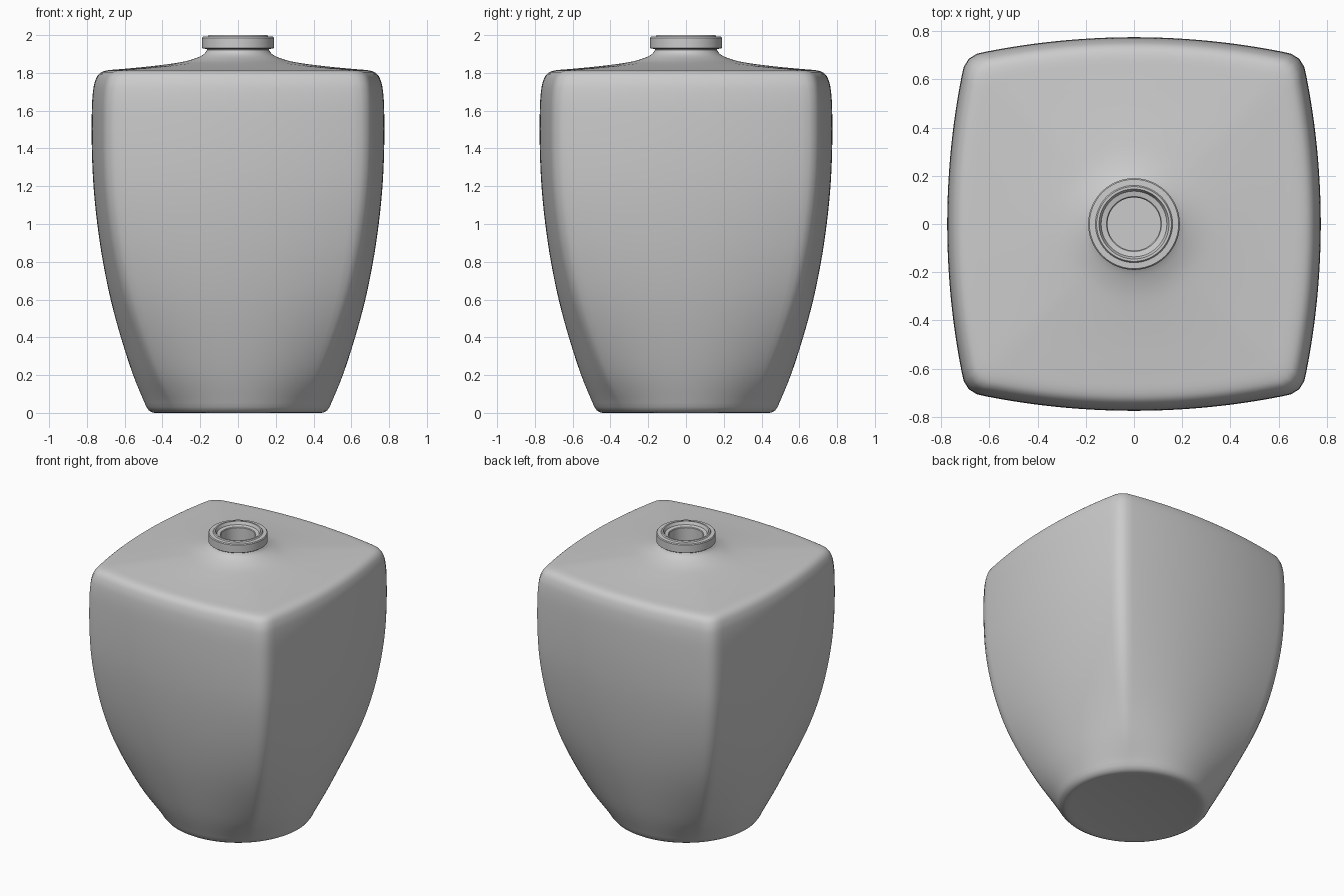
import bpy, bmesh
from math import sin, cos, pi, sqrt, atan2, hypot

if "Cube" in bpy.data.objects:
    bpy.data.objects.remove(bpy.data.objects["Cube"])

SEG = 160
CIRC = 0.7072  # corner/half-width ratio of a plain circle


def ray(u, c, R):
    b = u[0] * c[0] + u[1] * c[1]
    return b + sqrt(max(0, b * b - c[0] ** 2 - c[1] ** 2 + R * R))


def section(W, ratio, z):
    """Bulged square of half-width W with filleted corners; ratio 0.707 is a circle."""
    c = W * ratio
    s = W - c
    R = (c * c + s * s) / (2 * s)
    k = W - R
    r = 0.115 * W
    d = (k + sqrt(2 * (R - r) ** 2 - k * k)) / 2
    n = hypot(d, d - k)
    limit = atan2(R * d / n, k + R * (d - k) / n)
    pts = []
    for i in range(SEG):
        t = 2 * pi * i / SEG
        a = t % (pi / 2)
        a = min(a, pi / 2 - a)
        u = (sin(a), cos(a))
        rad = ray(u, (0, k), R) if a <= limit else ray(u, (d, d), r)
        pts.append((rad * cos(t), rad * sin(t), z))
    return pts


def smooth(keys, n=4):
    """Catmull-Rom through the key rows."""
    out = []
    for i in range(len(keys) - 1):
        p = [keys[min(max(i + j, 0), len(keys) - 1)] for j in (-1, 0, 1, 2)]
        for m in range(n):
            t = m / n
            out.append(tuple(0.5 * (2 * b + (c - a) * t + (2 * a - 5 * b + 4 * c - d) * t * t
                                    + (3 * b - a - 3 * c + d) * t ** 3)
                             for a, b, c, d in zip(*p)))
    return out + [keys[-1]]


# body wall and shoulder: half-width, corner ratio, height
wall = smooth([
    (0.495, 0.722, 0.055), (0.555, 0.78, 0.2), (0.62, 0.83, 0.4), (0.674, 0.865, 0.6),
    (0.715, 0.885, 0.8), (0.745, 0.895, 1.0), (0.765, 0.9, 1.2), (0.774, 0.9, 1.4),
    (0.774, 0.9, 1.6), (0.768, 0.9, 1.7), (0.757, 0.9, 1.755), (0.737, 0.9, 1.793),
    (0.70, 0.9, 1.812), (0.62, 0.89, 1.82), (0.5, 0.85, 1.831), (0.38, 0.77, 1.845),
    (0.29, CIRC, 1.859), (0.22, CIRC, 1.879), (0.18, CIRC, 1.9), (0.164, CIRC, 1.922)])

# underside with a shallow recess
base = [(0.01, CIRC, 0.02), (0.3, CIRC, 0.015), (0.41, CIRC, 0.003), (0.44, CIRC, 0),
        (0.455, CIRC, 0.003), (0.472, 0.71, 0.013), (0.485, 0.715, 0.031)]

# collar, lip and bore
neck = [(w, CIRC, z) for w, z in [
    (0.166, 1.927), (0.187, 1.929), (0.19, 1.932), (0.19, 1.986), (0.185, 1.992),
    (0.16, 1.993), (0.155, 2.0), (0.145, 2.0), (0.136, 1.98), (0.114, 1.975),
    (0.11, 1.97), (0.11, 1.84)]]

# hollow inside, following the wall
inner = [(w - 0.03, q, z - 0.025) for w, q, z in reversed(wall) if w > 0.3]
inner.append((0.01, CIRC, 0.03))

bm = bmesh.new()
rings = [[bm.verts.new(p) for p in section(*row)] for row in base + wall + neck + inner]
for a, b in zip(rings, rings[1:]):
    for i in range(SEG):
        j = (i + 1) % SEG
        bm.faces.new((a[i], a[j], b[j], b[i]))
bm.faces.new(rings[0][::-1])
bm.faces.new(rings[-1])
bmesh.ops.recalc_face_normals(bm, faces=bm.faces)

mesh = bpy.data.meshes.new("bottle")
bm.to_mesh(mesh)
bm.free()
bottle = bpy.data.objects.new("bottle", mesh)
bpy.context.collection.objects.link(bottle)
bpy.context.view_layer.objects.active = bottle
bottle.select_set(True)
bpy.ops.object.shade_smooth_by_angle(angle=pi / 5)
